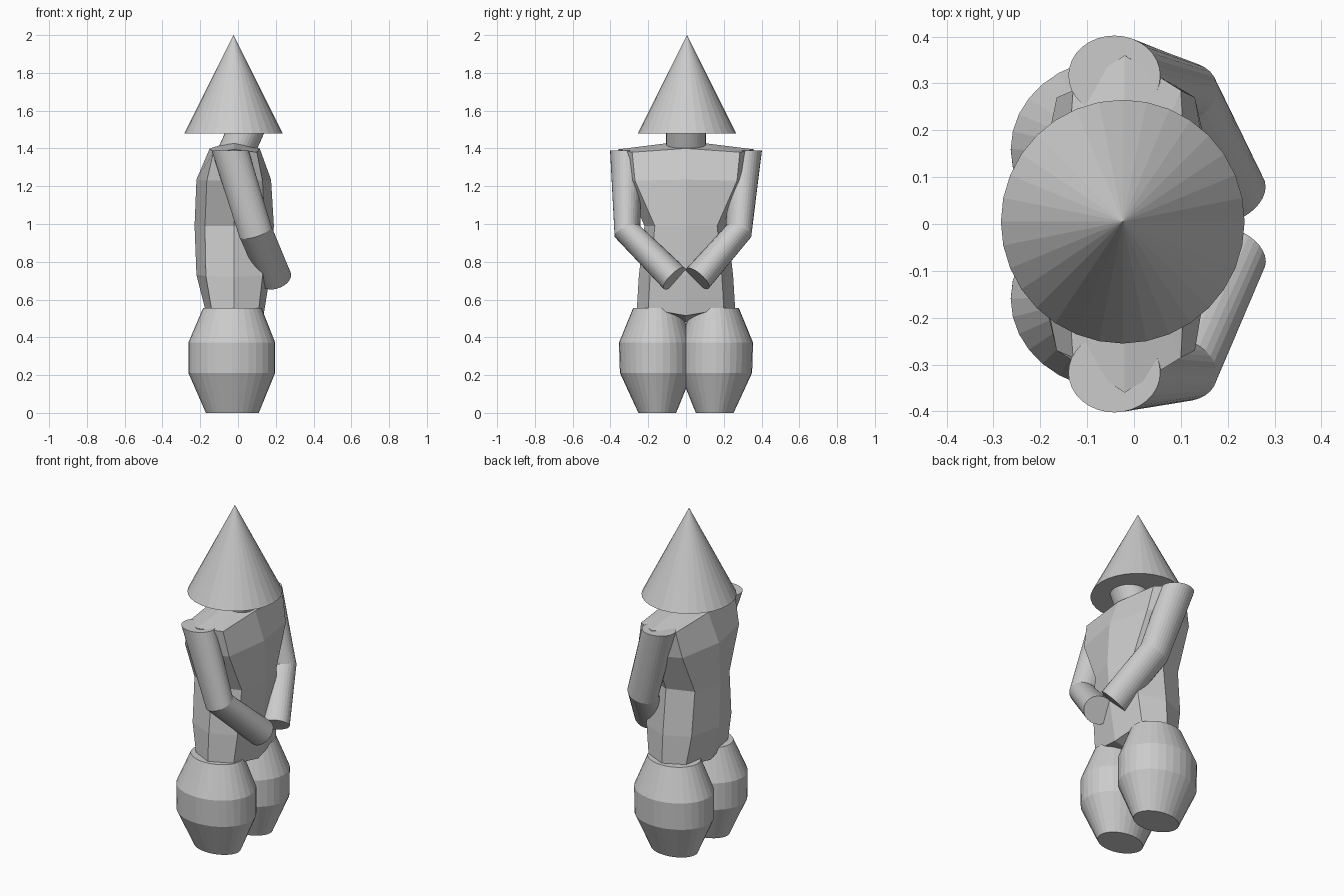
import bpy, bmesh
from math import cos, sin, pi
from mathutils import Vector

if "Cube" in bpy.data.objects:
    bpy.data.objects.remove(bpy.data.objects["Cube"])

V = Vector


def loft(name, rings, start=None, end=None):
    """Skin closed rings; caps are flat or fan to an optional centre point."""
    bm = bmesh.new()
    loops = [[bm.verts.new(p) for p in ring] for ring in rings]
    n = len(loops[0])
    for a, b in zip(loops, loops[1:]):
        for i in range(n):
            j = (i + 1) % n
            bm.faces.new((a[i], a[j], b[j], b[i]))
    for loop, tip in ((loops[0], start), (loops[-1], end)):
        if tip is None:
            bm.faces.new(loop)
        else:
            c = bm.verts.new(tip)
            for i in range(n):
                bm.faces.new((loop[i], loop[(i + 1) % n], c))
    bmesh.ops.recalc_face_normals(bm, faces=bm.faces)
    mesh = bpy.data.meshes.new(name)
    bm.to_mesh(mesh)
    bm.free()
    obj = bpy.data.objects.new(name, mesh)
    bpy.context.collection.objects.link(obj)
    return obj


def ellipse(centre, rx, ry, normal=(0, 0, 1), n=32):
    """Ellipse in the plane of the normal, rx lying roughly along x."""
    nz = V(normal).normalized()
    u = (V((1, 0, 0)) - nz * nz.x).normalized()
    w = nz.cross(u)
    return [V(centre) + u * rx * cos(2 * pi * i / n) + w * ry * sin(2 * pi * i / n)
            for i in range(n)]


# Pointed hat
bpy.ops.mesh.primitive_cone_add(vertices=32, radius1=0.26, depth=0.52,
                                location=(-0.024, 0.005, 1.74))
bpy.context.object.name = "hat"

# Neck, leaning forward towards +x
lean = V((0.45, 0, 1))
loft("neck", [ellipse((-0.02, 0, 1.36), 0.095, 0.105, lean),
              ellipse((0.07, 0, 1.56), 0.095, 0.105, lean)])

# Eight-sided torso
def torso_ring(z_mid, z_corner, z_side, front, front_c, back_c, back, y_corner, y_side):
    return [(front, 0, z_mid), (front_c, y_corner, z_corner), (-0.02, y_side, z_side),
            (back_c, y_corner, z_corner), (back, 0, z_mid), (back_c, -y_corner, z_corner),
            (-0.02, -y_side, z_side), (front_c, -y_corner, z_corner)]

loft("torso", [
    torso_ring(0.515, 0.55, 0.555, 0.135, 0.11, -0.14, -0.165, 0.20, 0.26),
    torso_ring(0.73, 0.725, 0.72, 0.17, 0.13, -0.17, -0.22, 0.19, 0.25),
    torso_ring(0.99, 0.99, 0.99, 0.19, 0.14, -0.175, -0.23, 0.165, 0.22),
    torso_ring(1.235, 1.23, 1.23, 0.175, 0.13, -0.165, -0.22, 0.27, 0.325),
    torso_ring(1.40, 1.38, 1.395, 0.115, 0.10, -0.13, -0.15, 0.285, 0.36),
], start=(-0.02, 0, 0.48), end=(-0.02, 0, 1.44))

for side, label in ((-1, "right"), (1, "left")):
    # Barrel-shaped leg: z, centre x, centre y, radii
    profile = [(0.005, -0.03, 0.152, 0.14, 0.10), (0.212, -0.033, 0.158, 0.23, 0.192),
               (0.372, -0.033, 0.160, 0.23, 0.195), (0.555, -0.03, 0.155, 0.155, 0.125)]
    profile[0] = (0.0,) + profile[0][1:]
    loft(label + "_leg", [ellipse((x, side * y, z), rx, ry)
                          for z, x, y, rx, ry in profile])

    # Bent arm with a mitred elbow
    shoulder = V((-0.042, side * 0.317, 1.39))
    elbow = V((0.092, side * (0.31 if side < 0 else 0.278), 0.96))
    hand = V((0.20, side * 0.062, 0.712))
    upper, fore = (elbow - shoulder).normalized(), (hand - elbow).normalized()
    loft(label + "_arm", [ellipse(shoulder, 0.098, 0.085),
                          ellipse(elbow, 0.09, 0.073, -(upper + fore)),
                          ellipse(hand, 0.085, 0.079, -fore)])
